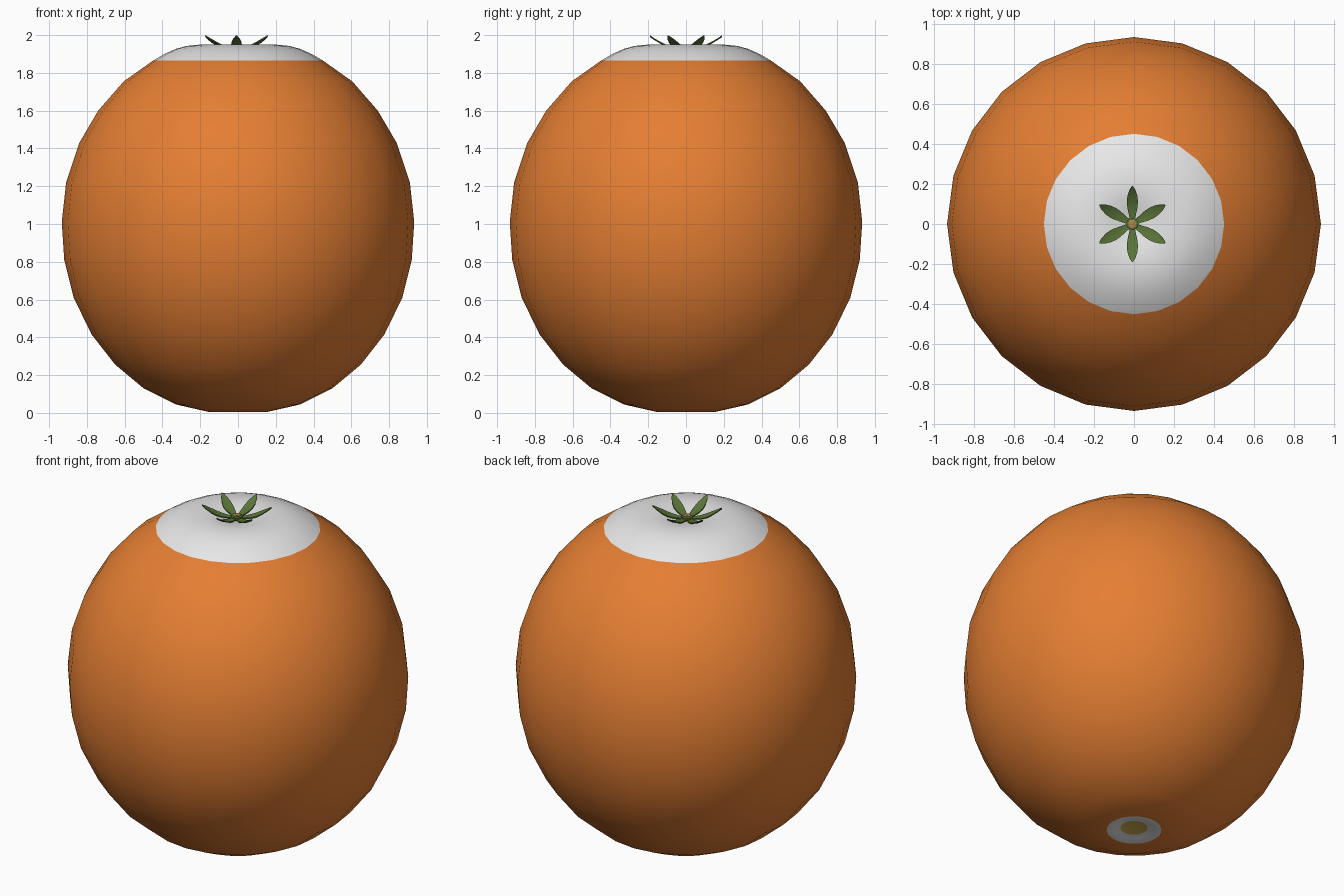
import bpy, bmesh, math
from mathutils import Vector

if "Cube" in bpy.data.objects:
    bpy.data.objects.remove(bpy.data.objects["Cube"])


def mat(name, r, g, b):
    m = bpy.data.materials.new(name)
    m.diffuse_color = (r, g, b, 1)
    m.use_nodes = True
    m.node_tree.nodes["Principled BSDF"].inputs["Base Color"].default_value = m.diffuse_color
    return m


ORANGE = mat("orange peel", 0.78, 0.21, 0.033)
WHITE = mat("white pith", 0.80, 0.80, 0.80)
GREEN = mat("leaf green", 0.10, 0.175, 0.04)
TAN = mat("stem tan", 0.42, 0.24, 0.06)
YELLOW = mat("navel yellow", 0.62, 0.42, 0.08)


def finish(name, bm, mats, angle=60):
    bmesh.ops.recalc_face_normals(bm, faces=bm.faces)
    me = bpy.data.meshes.new(name)
    bm.to_mesh(me)
    bm.free()
    for m in mats:
        me.materials.append(m)
    ob = bpy.data.objects.new(name, me)
    bpy.context.collection.objects.link(ob)
    bpy.context.view_layer.objects.active = ob
    ob.select_set(True)
    bpy.ops.object.shade_smooth_by_angle(angle=math.radians(angle))
    ob.select_set(False)
    return ob


def lathe(name, profile, mats, rule=lambda c: 0, sides=24, cx=0.0):
    """Revolve (radius, z) points; radius 0 becomes a pole."""
    bm = bmesh.new()
    rings = []
    for r, z in profile:
        n = 1 if r == 0 else sides
        rings.append([bm.verts.new((cx + r * math.cos(2 * math.pi * i / sides),
                                    r * math.sin(2 * math.pi * i / sides), z))
                      for i in range(n)])
    for a, b in zip(rings, rings[1:]):
        for i in range(sides):
            j = (i + 1) % sides
            vs = [a[i % len(a)], a[j % len(a)], b[j % len(b)], b[i % len(b)]]
            f = bm.faces.new(list(dict.fromkeys(vs)))
            f.material_index = rule(f.calc_center_median())
    return finish(name, bm, mats)


# Fruit body: white dimpled crown, orange skin, recessed white and yellow navel
body = [(0, 0.02), (0.075, 0.018), (0.11, 0.010), (0.15, 0.004), (0.33, 0.045),
        (0.50, 0.13), (0.65, 0.255), (0.775, 0.415), (0.87, 0.61),
        (0.92, 0.81), (0.933, 1.01), (0.91, 1.22), (0.84, 1.43),
        (0.74, 1.60), (0.605, 1.755), (0.45, 1.865), (0.39, 1.90),
        (0.33, 1.927), (0.27, 1.943), (0.20, 1.95), (0.14, 1.946),
        (0.08, 1.932), (0.03, 1.92), (0, 1.917)]


def body_colour(c):
    r = math.hypot(c.x, c.y)
    if c.z > 1.865 or (c.z < 0.1 and 0.075 < r < 0.15):
        return 1
    return 2 if c.z < 0.1 and r <= 0.075 else 0


lathe("fruit_body", body, [ORANGE, WHITE, YELLOW], body_colour)

# Calyx: six upturned leaves, each a thin creased blade
blade = [(0.00, 1.932, 0.010), (0.04, 1.934, 0.016), (0.08, 1.942, 0.025),
         (0.11, 1.952, 0.028), (0.14, 1.967, 0.025), (0.17, 1.985, 0.015),
         (0.19, 1.999, 0.002)]
for k in range(6):
    a = math.radians(30 + 60 * k)
    out = Vector((math.cos(a), math.sin(a), 0))
    side = Vector((-out.y, out.x, 0))
    bm = bmesh.new()
    layers = []
    for drop in (0, 0.006):
        layers.append([[bm.verts.new(Vector((-0.008, 0, 0)) + out * r + side * w * s
                                     + Vector((0, 0, z - drop - (0.004 if s == 0 else 0))))
                        for s in (-1, 0, 1)] for r, z, w in blade])
    top, low = layers
    for i in range(len(blade) - 1):
        for j in (0, 1):
            for g in (top, low):
                bm.faces.new((g[i][j], g[i][j + 1], g[i + 1][j + 1], g[i + 1][j]))
        for j in (0, 2):
            bm.faces.new((top[i][j], top[i + 1][j], low[i + 1][j], low[i][j]))
    for i in (0, -1):
        for j in (0, 1):
            bm.faces.new((top[i][j], top[i][j + 1], low[i][j + 1], low[i][j]))
    finish(f"leaf_{k + 1}", bm, [GREEN], 40)

# Stem stub: green collar and tan cut end
lathe("stem_collar", [(0, 1.91), (0.03, 1.91), (0.03, 1.94), (0.022, 1.944), (0, 1.944)],
      [GREEN], sides=12, cx=-0.008)
lathe("stem_stub", [(0, 1.92), (0.021, 1.92), (0.021, 1.947), (0.012, 1.950), (0, 1.944)],
      [TAN], sides=12, cx=-0.008)
